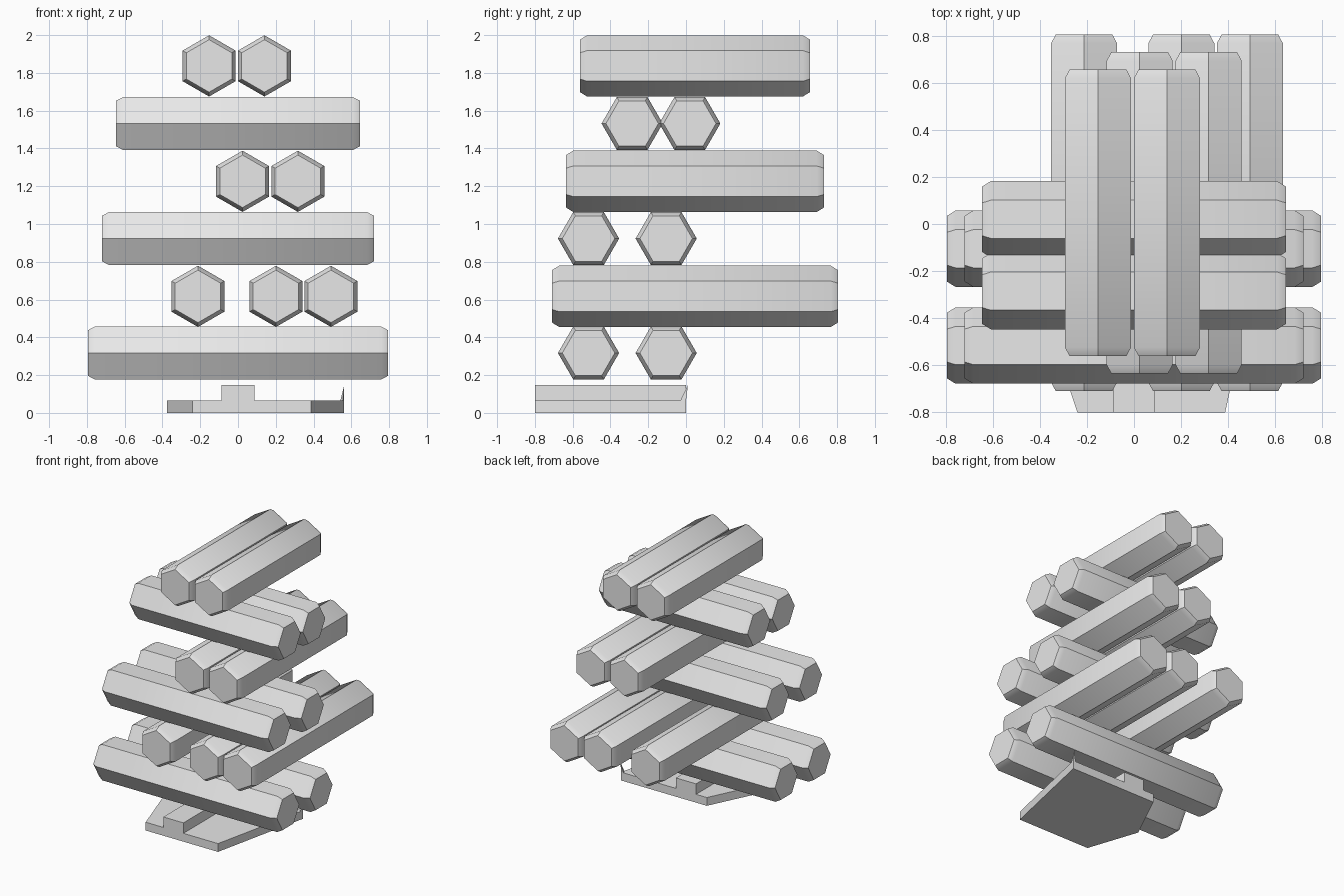
import bpy
import bmesh
from math import cos, sin, pi, radians

cube = bpy.data.objects.get("Cube")
if cube:
    bpy.data.objects.remove(cube, do_unlink=True)

GREY = (0.8, 0.8, 0.8, 1.0)
mat = bpy.data.materials.new("plain grey")
mat.use_nodes = True
mat.diffuse_color = GREY
mat.node_tree.nodes["Principled BSDF"].inputs["Base Color"].default_value = GREY

RADIUS = 0.162       # hexagon centre to corner
END_RADIUS = 0.139   # chamfered end face
CHAMFER = 0.037


def finish(name, bm, smooth=False):
    """Turn a bmesh into a named, coloured object."""
    bmesh.ops.recalc_face_normals(bm, faces=bm.faces[:])
    mesh = bpy.data.meshes.new(name)
    bm.to_mesh(mesh)
    bm.free()
    mesh.materials.append(mat)
    obj = bpy.data.objects.new(name, mesh)
    bpy.context.collection.objects.link(obj)
    if smooth:
        bpy.ops.object.select_all(action="DESELECT")
        obj.select_set(True)
        bpy.context.view_layer.objects.active = obj
        bpy.ops.object.shade_smooth_by_angle(angle=radians(35))
    return obj


def hex_log(name, axis, start, end, side, z):
    """Hexagonal log along x or y with chamfered ends."""
    bm = bmesh.new()
    turn = 0 if axis == "x" else pi / 6
    stations = [(start, END_RADIUS), (start + CHAMFER, RADIUS),
                (end - CHAMFER, RADIUS), (end, END_RADIUS)]
    rings = []
    for along, r in stations:
        ring = []
        for k in range(6):
            a = turn + k * pi / 3
            across, up = side + r * cos(a), z + r * sin(a)
            co = (along, across, up) if axis == "x" else (across, along, up)
            ring.append(bm.verts.new(co))
        rings.append(ring)
    for a, b in zip(rings, rings[1:]):
        for k in range(6):
            n = (k + 1) % 6
            bm.faces.new((a[k], a[n], b[n], b[k]))
    bm.faces.new(rings[0])
    bm.faces.new(rings[-1])
    finish(name, bm, smooth=True)


def prism(name, outline, z0, z1):
    """Upright prism over a flat outline."""
    bm = bmesh.new()
    face = bm.faces.new([bm.verts.new((x, y, z0)) for x, y in outline])
    out = bmesh.ops.extrude_face_region(bm, geom=[face])
    for v in out["geom"]:
        if isinstance(v, bmesh.types.BMVert):
            v.co.z = z1
    finish(name, bm)


# Crossed layers of logs: axis, start, end, height, sideways positions
layers = [
    ("x", -0.795, 0.795, 0.317, (-0.516, -0.105)),
    ("y", -0.709, 0.804, 0.617, (-0.212, 0.201, 0.492)),
    ("x", -0.72, 0.72, 0.923, (-0.516, -0.105)),
    ("y", -0.635, 0.73, 1.226, (0.024, 0.317)),
    ("x", -0.645, 0.645, 1.532, (-0.285, 0.02)),
    ("y", -0.561, 0.656, 1.837, (-0.153, 0.14)),
]
for level, (axis, start, end, z, sides) in enumerate(layers, 1):
    for i, side in enumerate(sides, 1):
        hex_log(f"log_layer_{level}_{i}", axis, start, end, side, z)

# Five-sided base plate with a raised rib
prism("base_plate", [(-0.24, -0.8), (0.387, -0.8), (0.562, 0),
                     (-0.18, 0), (-0.375, -0.4)], 0, 0.065)
prism("base_rib", [(-0.087, -0.8), (0.087, -0.8), (0.087, 0), (-0.087, 0)],
      0.065, 0.147)

# Thin upright splinter on the back corner of the plate
bm = bmesh.new()
tip = [bm.verts.new(co) for co in ((0.555, -0.03, 0.065), (0.562, 0, 0.065),
                                   (0.542, 0, 0.065), (0.562, 0.01, 0.147))]
for tri in ((0, 1, 2), (0, 1, 3), (1, 2, 3), (2, 0, 3)):
    bm.faces.new([tip[i] for i in tri])
finish("base_splinter", bm)
